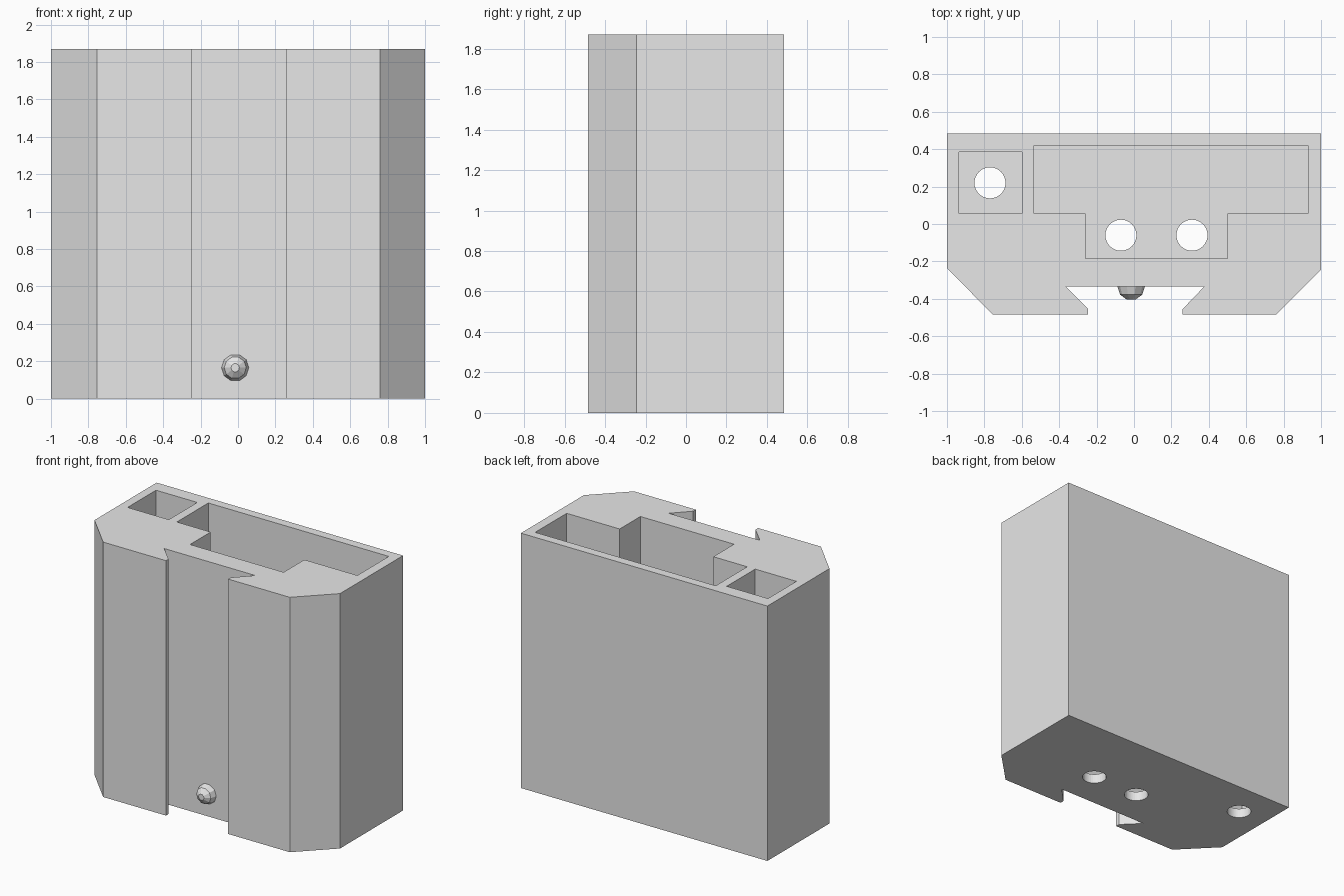
import bpy, bmesh, math
from mathutils import Vector

HEIGHT = 1.87
FLOOR = 0.07

cube = bpy.data.objects.get("Cube")
if cube:
    bpy.data.objects.remove(cube, do_unlink=True)

grey = bpy.data.materials.new("light_grey")
grey.use_nodes = True
grey.diffuse_color = (0.8, 0.8, 0.8, 1)
grey.node_tree.nodes["Principled BSDF"].inputs["Base Color"].default_value = (0.8, 0.8, 0.8, 1)


def finish(name, bm):
    bmesh.ops.recalc_face_normals(bm, faces=bm.faces)
    mesh = bpy.data.meshes.new(name)
    bm.to_mesh(mesh)
    bm.free()
    mesh.materials.append(grey)
    obj = bpy.data.objects.new(name, mesh)
    bpy.context.collection.objects.link(obj)
    return obj


def prism(name, outline, z0, z1):
    """Extrude a plan outline straight up from z0 to z1."""
    bm = bmesh.new()
    face = bm.faces.new([bm.verts.new((x, y, z0)) for x, y in outline])
    up = bmesh.ops.extrude_face_region(bm, geom=[face])
    verts = [g for g in up["geom"] if isinstance(g, bmesh.types.BMVert)]
    bmesh.ops.translate(bm, verts=verts, vec=(0, 0, z1 - z0))
    return finish(name, bm)


def circle(cx, cy, r, n=32):
    return [(cx + r * math.cos(math.tau * i / n), cy + r * math.sin(math.tau * i / n))
            for i in range(n)]


def cut(target, cutter):
    mod = target.modifiers.new(cutter.name, 'BOOLEAN')
    mod.operation = 'DIFFERENCE'
    mod.solver = 'EXACT'
    mod.object = cutter
    bpy.context.view_layer.objects.active = target
    bpy.ops.object.modifier_apply(modifier=mod.name)
    bpy.data.objects.remove(cutter, do_unlink=True)


# Body with chamfered front corners and a dovetail groove
body = prism("holder_body", [
    (-1, 0.485), (-1, -0.235), (-0.755, -0.485), (-0.245, -0.485),
    (-0.245, -0.455), (-0.365, -0.335), (0.375, -0.335), (0.26, -0.455),
    (0.26, -0.485), (0.76, -0.485), (1, -0.245), (1, 0.485)], 0, HEIGHT)

# Open pockets
cut(body, prism("small_pocket", [
    (-0.935, 0.055), (-0.6, 0.055), (-0.6, 0.385), (-0.935, 0.385)], FLOOR, HEIGHT + 0.1))
cut(body, prism("large_pocket", [
    (-0.535, 0.42), (-0.535, 0.055), (-0.26, 0.055), (-0.26, -0.185),
    (0.5, -0.185), (0.5, 0.055), (0.93, 0.055), (0.93, 0.42)], FLOOR, HEIGHT + 0.1))

# Drain holes through the floors
for x, y in [(-0.77, 0.22), (-0.07, -0.06), (0.31, -0.06)]:
    cut(body, prism("drain_hole", circle(x, y, 0.083), -0.1, FLOOR + 0.1))

# Faceted locking bump in the groove, its flat caps facing front and back
bm = bmesh.new()
centre, radius, sides, rings = Vector((-0.015, -0.335, 0.165)), 0.073, 10, 5
loops = []
for j in range(rings):
    polar = math.pi * (j + 0.5) / rings
    loops.append([bm.verts.new(centre + Vector((px, -radius * math.cos(polar), pz)))
                  for px, pz in circle(0, 0, radius * math.sin(polar), sides)])
for a, b in zip(loops, loops[1:]):
    for i in range(sides):
        k = (i + 1) % sides
        bm.faces.new((a[i], a[k], b[k], b[i]))
bm.faces.new(loops[0])
bm.faces.new(loops[-1])
finish("locking_bump", bm)
